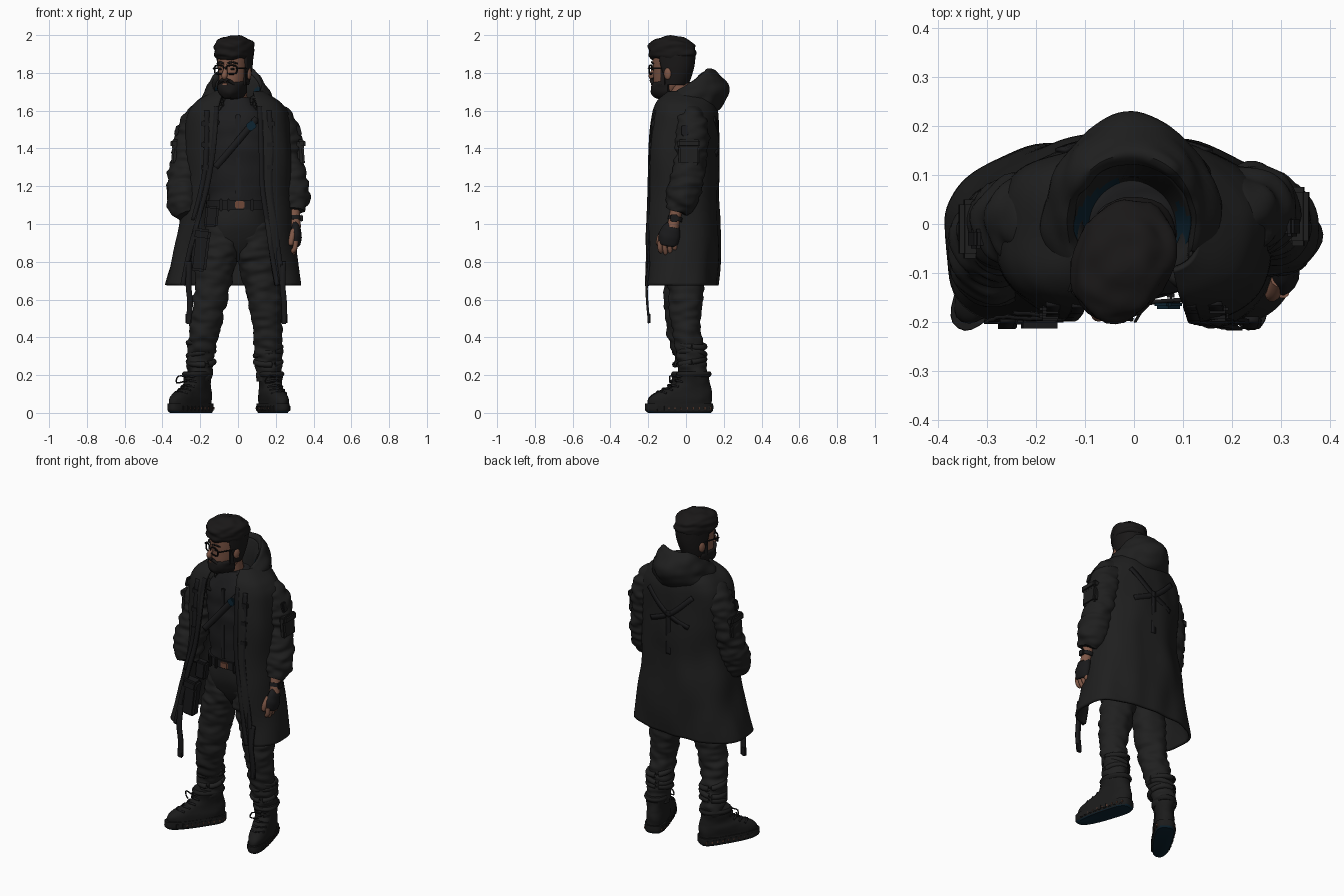
import bpy, bmesh, math
from mathutils import Vector, Matrix, noise

if "Cube" in bpy.data.objects:
    bpy.data.objects.remove(bpy.data.objects["Cube"])

def mat(name, r, g, b):
    m = bpy.data.materials.new(name)
    m.diffuse_color = (r, g, b, 1)
    m.use_nodes = True
    m.node_tree.nodes["Principled BSDF"].inputs["Base Color"].default_value = m.diffuse_color
    return m

COAT = mat("coat black", .0135, .0135, .0135)
PANTS = mat("trouser black", .0145, .0145, .0145)
SHIRT = mat("shirt black", .013, .013, .014)
GEAR = mat("webbing black", .010, .010, .011)
BOOT = mat("boot black", .011, .011, .011)
HAIR = mat("hair black", .010, .009, .009)
SKIN = mat("skin brown", .21, .095, .062)
NAVY = mat("lining navy", .004, .018, .032)
RUST = mat("rust brown", .16, .065, .04)
FRAME = mat("frame black", .005, .005, .005)
I = Matrix.Identity(4)

def build(name, bm, m, world=I, angle=50, rumple=0, freq=(8, 8, 8)):
    bmesh.ops.recalc_face_normals(bm, faces=bm.faces)
    bm.normal_update()
    f = Vector(freq)
    if rumple:
        for v in bm.verts:
            v.co += v.normal * rumple * noise.noise(v.co * f + Vector((3.1, 1.7, .4)))
    me = bpy.data.meshes.new(name)
    bm.to_mesh(me)
    bm.free()
    me.materials.append(m)
    me.shade_smooth()
    me.set_sharp_from_angle(angle=math.radians(angle))
    ob = bpy.data.objects.new(name, me)
    bpy.context.collection.objects.link(ob)
    ob.matrix_world = world
    return ob

def spline(rows, k):
    """Catmull-Rom through tuples, k steps per span."""
    out, n = [], len(rows)
    for i in range(n - 1):
        a, b, c, d = rows[max(i - 1, 0)], rows[i], rows[i + 1], rows[min(i + 2, n - 1)]
        for j in range(k):
            t = j / k
            out.append(tuple(.5 * (2 * q + (r - p) * t + (2 * p - 5 * q + 4 * r - s) * t * t
                       + (3 * q - p - 3 * r + s) * t ** 3) for p, q, r, s in zip(a, b, c, d)))
    return out + [tuple(rows[-1])]

def skin_rings(name, rings, m, closed=True, cap=True, **kw):
    bm = bmesh.new()
    vs = [[bm.verts.new(p) for p in r] for r in rings]
    n = len(rings[0])
    for a, b in zip(vs, vs[1:]):
        for i in range(n if closed else n - 1):
            j = (i + 1) % n
            bm.faces.new((a[i], a[j], b[j], b[i]))
    if closed and cap:
        bm.faces.new(vs[0])
        bm.faces.new(vs[-1][::-1])
    return build(name, bm, m, **kw)

def section(row, seg, nf, nb):
    """Superellipse ring; rows with two extra values stay open at the front between them."""
    z, cx, rx, yf, yb = row[:5]
    t0, t1 = 0, 2 * math.pi * (1 - 1 / seg)
    if len(row) == 7:
        ang = lambda x: math.acos(max(-1, min(1, math.copysign(abs((x - cx) / rx) ** (nf / 2), x - cx))))
        t0, t1 = -ang(row[6]), 2 * math.pi - ang(row[5])
    pts = []
    for i in range(seg):
        t = t0 + (t1 - t0) * i / (seg - 1)
        c, s = math.cos(t), math.sin(t)
        e = 2 / (nb if s > 0 else nf)
        pts.append((cx + rx * math.copysign(abs(c) ** e, c), (yb * abs(s) ** e if s > 0 else yf * abs(s) ** e), z))
    return pts

def loft(name, rows, m, seg=36, nf=2.3, nb=2.2, k=4, **kw):
    rings = [section(r, seg, nf, nb) for r in spline(rows, k)]
    return skin_rings(name, rings, m, closed=len(rows[0]) == 5, **kw)

def tube(name, pts, m, seg=16, k=4, flat=1, **kw):
    p = spline(pts, k)
    rings = []
    for i, q in enumerate(p):
        T = (Vector(p[min(i + 1, len(p) - 1)][:3]) - Vector(p[max(i - 1, 0)][:3])).normalized()
        ref = Vector((1, 0, 0)) if abs(T.x) < .9 else Vector((0, 1, 0))
        U = (ref - T * ref.dot(T)).normalized()
        V = T.cross(U)
        rings.append([Vector(q[:3]) + q[3] * (U * math.cos(a) * flat + V * math.sin(a))
                      for a in [2 * math.pi * j / seg for j in range(seg)]])
    return skin_rings(name, rings, m, **kw)

def box(name, c, size, m, rot=(0, 0, 0), bevel=.006, world=I):
    bm = bmesh.new()
    bmesh.ops.create_cube(bm, size=1, matrix=Matrix.Diagonal((*size, 1)))
    bmesh.ops.bevel(bm, geom=bm.edges[:], offset=min(bevel, min(size) * .4), segments=2, affect='EDGES')
    R = Matrix.Rotation(rot[2], 4, 'Z') @ Matrix.Rotation(rot[1], 4, 'Y') @ Matrix.Rotation(rot[0], 4, 'X')
    return build(name, bm, m, world=world @ Matrix.Translation(c) @ R, angle=35)

def ball(name, c, size, m, world=I):
    bm = bmesh.new()
    bmesh.ops.create_uvsphere(bm, u_segments=20, v_segments=12, radius=1,
                              matrix=Matrix.Translation(c) @ Matrix.Diagonal((*size, 1)))
    return build(name, bm, m, world=world)

def thicken(ob, t):
    s = ob.modifiers.new("thickness", 'SOLIDIFY')
    s.thickness, s.offset = t, 0

# Long open coat: z, centre x, half width, front y, back y, left and right opening edge
coat_rows = [(1.70, 0, .13, -.10, .10, -.075, .08), (1.66, 0, .19, -.14, .14, -.09, .09),
             (1.62, 0, .235, -.16, .155, -.10, .10), (1.55, 0, .265, -.175, .165, -.105, .105),
             (1.38, 0, .275, -.19, .165, -.12, .11), (1.20, 0, .27, -.195, .162, -.15, .115),
             (1.02, -.01, .285, -.205, .176, -.20, .14), (.85, -.015, .315, -.212, .175, -.245, .165),
             (.675, -.025, .352, -.222, .163, -.28, .195)]
NF, NB = 3.4, 2.2
coat = loft("long_coat", coat_rows, COAT, seg=90, nf=NF, nb=NB, k=8, rumple=.014, freq=(8, 8, 4))
thicken(coat, .014)
dense = spline(coat_rows, 10)

def on_coat(x, z, side):
    r = min(dense, key=lambda q: abs(q[0] - z))
    u = min(abs((x - r[1]) / r[2]), .99)
    n, y = (NF, r[3]) if side < 0 else (NB, r[4])
    return Vector((x, y * (1 - u ** n) ** (1 / n) + side * .009, z))

def ribbon(name, pts, width, m, side=-1, thick=.008):
    """Strap; (x, z) points lie on the coat, (x, y, z) points hang free."""
    p = [Vector(q) if len(q) == 3 else on_coat(*q, side) for q in spline(pts, 8)]
    rings = []
    for i, q in enumerate(p):
        T = p[min(i + 1, len(p) - 1)] - p[max(i - 1, 0)]
        S = T.cross(Vector((0, 1, 0))).normalized() * width / 2
        rings.append([q - S, q + S])
    thicken(skin_rings(name, rings, m, closed=False), thick)

# Coat edge bands, webbing and hanging straps
ribbon("coat_edge_left", [(r[5] - .013, r[0]) for r in coat_rows[2:]], .026, GEAR)
ribbon("coat_edge_right", [(r[6] + .013, r[0]) for r in coat_rows[2:]], .026, GEAR)
ribbon("front_webbing_left", [(-.165, 1.60), (-.165, 1.45), (-.18, 1.25), (-.235, 1.02)], .028, GEAR)
ribbon("front_webbing_right", [(.165, 1.60), (.175, 1.4), (.17, 1.2), (.20, .95), (.235, .70)], .028, GEAR)
for s, x in ((-1, -.258), (1, .24)):
    ribbon("hanging_strap", [(x, -.195, .80), (x - .004, -.208, .68), (x + .004, -.205, .58), (x + s * .004, -.195, .48)], .03, GEAR, thick=.012)
    box("strap_end", (x + s * .004, -.197, .50), (.034, .016, .06), GEAR)
    for z in (1.53, 1.42, 1.30):
        box("webbing_clip", on_coat(s * .170, z, -1), (.045, .018, .035), GEAR)
for s in (-1, 1):
    ribbon("back_cross_strap", [(s * .15, 1.56), (s * .02, 1.44), (-s * .13, 1.37)], .03, GEAR, side=1)
ribbon("back_centre_strap", [(0, 1.45), (0, 1.32), (0, 1.18)], .03, GEAR, side=1)

# Sleeves and sleeve pockets
arm_r = [(.16, .02, 1.575, .07), (.205, .025, 1.545, .088), (.245, .03, 1.46, .09), (.26, .025, 1.34, .083),
         (.28, 0, 1.22, .09), (.29, -.025, 1.13, .085), (.293, -.05, 1.065, .06)]
arm_l = [(-.16, .01, 1.575, .07), (-.205, .01, 1.545, .088), (-.245, .005, 1.46, .09), (-.265, -.01, 1.34, .087),
         (-.285, -.045, 1.22, .09), (-.288, -.08, 1.12, .088), (-.27, -.115, 1.04, .06)]
for name, path in (("right_sleeve", arm_r), ("left_sleeve", arm_l)):
    tube(name, path, COAT, seg=40, k=14, rumple=.016, freq=(14, 14, 30))
for s, y in ((1, .015), (-1, -.01)):
    box("sleeve_pocket", (s * .332, y, 1.375), (.036, .11, .125), COAT, (0, s * -.08, 0), .01)
    box("sleeve_pocket_flap", (s * .335, y, 1.425), (.044, .12, .045), COAT, (0, s * -.08, 0), .01)
    box("sleeve_tab", (s * .323, y - .02, 1.495), (.02, .04, .06), GEAR, (0, s * -.25, 0))

# Lowered hood: rolled section swept round the neck, sloping down to the chest
def hood_ring(s, inner=False):
    a = s * 2.45
    d = Vector((math.sin(a) * .96, math.cos(a) * (1 if math.cos(a) > 0 else 1.12), 0))
    back = math.exp(-(s / .2) ** 2)
    zr = 1.812 - .15 * max(0, abs(s) - .28) / .72
    f = 1 - .4 * abs(s) ** 2
    sec = [(.085, 1.58), (.098, zr - .10 * f), (.125, zr - .02)]
    if not inner:
        sec = sec[2:] + [(.138, zr), (.158, zr - .022 * f), (.18 + .034 * back, zr - .075 * f),
                         (.184 + .03 * back, zr - .13 * f), (.172, zr - .19 * f), (.13, zr - .22 * f)]
    return [Vector((-.005, .005, z)) + d * r for r, z in spline(sec, 4)]
steps = [i / 40 for i in range(-40, 41)]
thicken(skin_rings("hood", [hood_ring(s) for s in steps], COAT, closed=False, rumple=.014, freq=(12, 12, 22)), .014)
lining = skin_rings("hood_lining", [hood_ring(s, True) for s in steps], COAT, closed=False)
lining.data.materials.append(NAVY)
for f in lining.data.polygons:
    f.material_index = int(f.center.z < 1.72 and (f.center.x < -.03 or f.center.x > .09) and f.center.y > -.06)
thicken(lining, .008)
for r, z, w in ((.128, 1.705, .026), (.115, 1.655, .022)):
    tube("hood_inner_fold", [(math.sin(a) * r, math.cos(a) * r + .005, z - .05 * abs(a) / 2.4, w)
                             for a in [-2.4 + .4 * i for i in range(13)]], COAT, rumple=.01)

# Shirt, placket, cross strap
loft("shirt", [(1.02, 0, .16, -.13, .10), (1.2, 0, .165, -.14, .11), (1.4, 0, .18, -.15, .12), (1.55, 0, .17, -.14, .1),
               (1.63, 0, .10, -.115, .07), (1.67, -.005, .075, -.10, .05)], SHIRT, k=8, rumple=.012, freq=(9, 9, 14))
box("shirt_placket", (0, -.145, 1.36), (.03, .012, .44), SHIRT)
ribbon("cross_strap", [(.10, -.155, 1.56), (0, -.162, 1.44), (-.12, -.165, 1.30)], .035, GEAR)
box("cross_strap_buckle", (.07, -.164, 1.52), (.045, .018, .045), NAVY, (0, -.75, 0))

# Trousers, belt and pouches
loft("hips", [(1.10, 0, .16, -.135, .10), (1.0, 0, .172, -.135, .112), (.93, 0, .165, -.115, .105), (.86, 0, .11, -.08, .08),
              (.80, 0, .04, -.04, .04)], PANTS, k=6, rumple=.01)
loft("belt", [(1.125, 0, .168, -.146, .11), (1.078, 0, .172, -.148, .11)], GEAR, k=2)
box("belt_buckle", (.01, -.15, 1.102), (.05, .012, .04), RUST)
for x in (-.09, -.05, .075):
    box("belt_loop", (x, -.146, 1.10), (.016, .02, .07), GEAR)
leg_l = [(-.075, -.02, 1.0, .095), (-.095, -.02, .88, .102), (-.12, -.02, .77, .10), (-.15, -.03, .58, .087), (-.178, -.025, .45, .079),
         (-.195, .0, .33, .073), (-.203, .02, .24, .069), (-.205, .02, .17, .062)]
leg_r = [(.075, -.015, 1.0, .095), (.09, -.01, .88, .102), (.112, .0, .77, .10), (.14, .0, .6, .09), (.155, .0, .47, .077),
         (.16, .02, .34, .074), (.165, .035, .25, .072), (.165, .038, .17, .064)]
for name, path in (("left_trouser_leg", leg_l), ("right_trouser_leg", leg_r)):
    tube(name, path, PANTS, seg=40, k=14, rumple=.014, freq=(14, 14, 30))
    for i, t in enumerate((.27, .315, .36)):
        x, y = path[5][0], path[5][1] + .01
        tube("ankle_fold", [(x + .066 * math.cos(a), y + .068 * math.sin(a), t + .014 * math.sin(a + i * 2), .016)
                            for a in [j * math.pi / 6 for j in range(13)]], PANTS, seg=10, k=2)
box("thigh_pouch", (-.20, -.175, .86), (.085, .06, .22), GEAR, (0, .12, 0), .012)
box("thigh_pouch_flap", (-.193, -.178, .945), (.095, .07, .06), GEAR, (0, .12, 0), .012)
box("belt_pouch", (-.14, -.155, 1.04), (.07, .05, .11), GEAR, (0, .1, 0), .01)

# Boots, modelled pointing forward then turned outward
for side, loc, ang in (("left", (-.215, .01, 0), -33), ("right", (.17, .038, 0), 17)):
    W = Matrix.Translation(loc) @ Matrix.Rotation(math.radians(ang), 4, 'Z')
    sole = loft(side + "_boot_sole", [(0, 0, .052, -.245, .095), (.015, 0, .06, -.264, .106), (.05, 0, .06, -.264, .106)],
                BOOT, nf=2.5, nb=3, world=W, angle=40)
    sole.data.materials.append(NAVY)
    for f in sole.data.polygons:
        f.material_index = int(f.normal.z < -.6)
    loft(side + "_boot_upper", [(.04, 0, .057, -.25, .10), (.075, 0, .058, -.245, .102), (.105, 0, .056, -.205, .102),
                                (.13, 0, .054, -.135, .098), (.16, 0, .055, -.095, .092), (.20, 0, .062, -.085, .09),
                                (.215, 0, .064, -.085, .092)], BOOT, nf=2.5, k=5, world=W, rumple=.006, freq=(20, 20, 20))
    loft(side + "_boot_collar", [(.19, 0, .062, -.084, .09), (.205, 0, .072, -.092, .099), (.22, 0, .064, -.082, .092)], BOOT, world=W)
    for z, y in ((.112, -.19), (.128, -.155), (.146, -.122), (.172, -.098), (.195, -.094)):
        tube(side + "_boot_lace", [(-.04, y + .03, z - .008, .006), (0, y, z, .007), (.04, y + .03, z - .008, .006)], GEAR, seg=8, world=W)
    tube(side + "_lace_loop", [(0, -.1, .19, .004), (-.045, -.115, .195, .004), (-.06, -.11, .16, .004), (-.01, -.12, .165, .004)], GEAR, seg=8, world=W)
    for i in range(9):
        for s in (-1, 1):
            y = -.2 + i * .033
            w = .06 * (1 - abs(y / (.264 if y < 0 else .106)) ** 2.5) ** .4
            box(side + "_sole_lug", (s * (w - .003), y, .025), (.012, .024, .03), BOOT, bevel=.003, world=W)
            box(side + "_sole_stud", (s * (w - .003), y + .016, .024), (.012, .008, .012), RUST, bevel=.002, world=W)

# Visible hand with fingerless glove and watch; the other hand sits in the pocket
tube("wrist", [(.293, -.045, 1.10, .034), (.298, -.06, 1.03, .031), (.302, -.07, .98, .032)], SKIN)
tube("watch_band", [(.296, -.055, 1.04, .038), (.298, -.06, 1.018, .038)], GEAR, k=2)
box("watch_face", (.336, -.062, 1.03), (.014, .04, .04), GEAR)
tube("glove", [(.30, -.066, 1.0, .034), (.304, -.078, .97, .05), (.306, -.09, .93, .056), (.303, -.098, .895, .05), (.302, -.1, .885, .04)],
     GEAR, flat=.55, rumple=.004, freq=(30, 30, 30))
for i in range(4):
    y = -.138 + i * .026
    lo = (.845, .835, .84, .86)[i]
    tube("finger", [(.304, y, .91, .0135), (.302, y, .875, .013), (.292, y + .004, lo + .012, .012), (.288, y + .005, lo, .004)], SKIN, seg=10)
tube("thumb", [(.295, -.115, .965, .017), (.285, -.14, .93, .015), (.28, -.145, .895, .013), (.279, -.146, .885, .004)], SKIN, seg=10)

# Neck and head, turned toward the left
tube("neck", [(0, .005, 1.56, .066), (-.01, -.03, 1.66, .06), (-.015, -.045, 1.76, .06)], SKIN)
H = Matrix.Translation((-.018, -.067, -.003)) @ Matrix.Rotation(math.radians(-25), 4, 'Z')
loft("head", [(1.68, 0, .035, -.085, -.02), (1.71, 0, .056, -.104, .03), (1.75, 0, .068, -.108, .065), (1.80, 0, .075, -.108, .09),
              (1.85, 0, .079, -.112, .10), (1.90, 0, .08, -.11, .105), (1.94, 0, .07, -.09, .09), (1.96, 0, .04, -.05, .05)], SKIN, world=H)
loft("beard", [(1.665, 0, .025, -.09, -.045), (1.675, 0, .05, -.108, -.02), (1.70, 0, .069, -.125, .0), (1.735, 0, .076, -.123, .01),
               (1.75, 0, .076, -.115, .01), (1.757, 0, .07, -.102, 0)], HAIR, world=H, rumple=.006, freq=(40, 40, 25))
tube("moustache", [(-.045, -.098, 1.742, .007), (-.022, -.117, 1.762, .010), (0, -.122, 1.766, .010), (.022, -.117, 1.762, .010), (.045, -.098, 1.742, .007)],
     HAIR, seg=10, world=H)
box("lower_lip", (0, -.122, 1.744), (.034, .01, .009), SKIN, world=H)
tube("nose", [(0, -.108, 1.845, .010), (0, -.118, 1.81, .013), (0, -.128, 1.787, .016), (0, -.12, 1.775, .012)], SKIN, world=H)
thicken(loft("hair_sides", [(1.90, 0, .086, -.10, .115, -.08, .08), (1.84, 0, .082, -.09, .108, -.078, .078),
                            (1.78, 0, .075, -.06, .09, -.074, .074), (1.74, 0, .068, -.04, .072, -.067, .067)], HAIR, world=H), .012)
loft("hair_top", [(1.872, 0, .083, -.108, .112), (1.885, 0, .091, -.124, .12), (1.92, 0, .098, -.135, .125), (1.955, 0, .095, -.132, .115),
                  (1.98, 0, .078, -.105, .085), (1.992, 0, .05, -.065, .05), (1.997, 0, .015, -.03, .01)], HAIR, k=6, world=H, rumple=.012, freq=(18, 18, 40))
for s in (-1, 1):
    ball("ear", (s * .082, .005, 1.80), (.011, .02, .032), SKIN, H)
    ball("eye", (s * .034, -.1, 1.823), (.013, .008, .006), FRAME, H)
    box("sideburn", (s * .074, -.025, 1.785), (.012, .03, .10), HAIR, world=H)
    tube("eyebrow", [(s * .012, -.113, 1.853, .005), (s * .035, -.109, 1.859, .006), (s * .06, -.09, 1.852, .004)], HAIR, seg=8, world=H)
    rim = [(s * .036 + .03 * math.copysign(abs(math.cos(a)) ** .6, math.cos(a)), -.122 + .012 * (1 + math.cos(a) * s) * .5,
            1.82 + .023 * math.copysign(abs(math.sin(a)) ** .6, math.sin(a)), .0045) for a in [i * math.pi / 10 for i in range(21)]]
    tube("glasses_rim", rim, FRAME, seg=8, k=1, world=H)
    box("glasses_temple", (s * .08, -.055, 1.828), (.006, .12, .009), FRAME, (0, 0, s * -.1), world=H)
box("glasses_bridge", (0, -.124, 1.828), (.016, .006, .007), FRAME, world=H)
